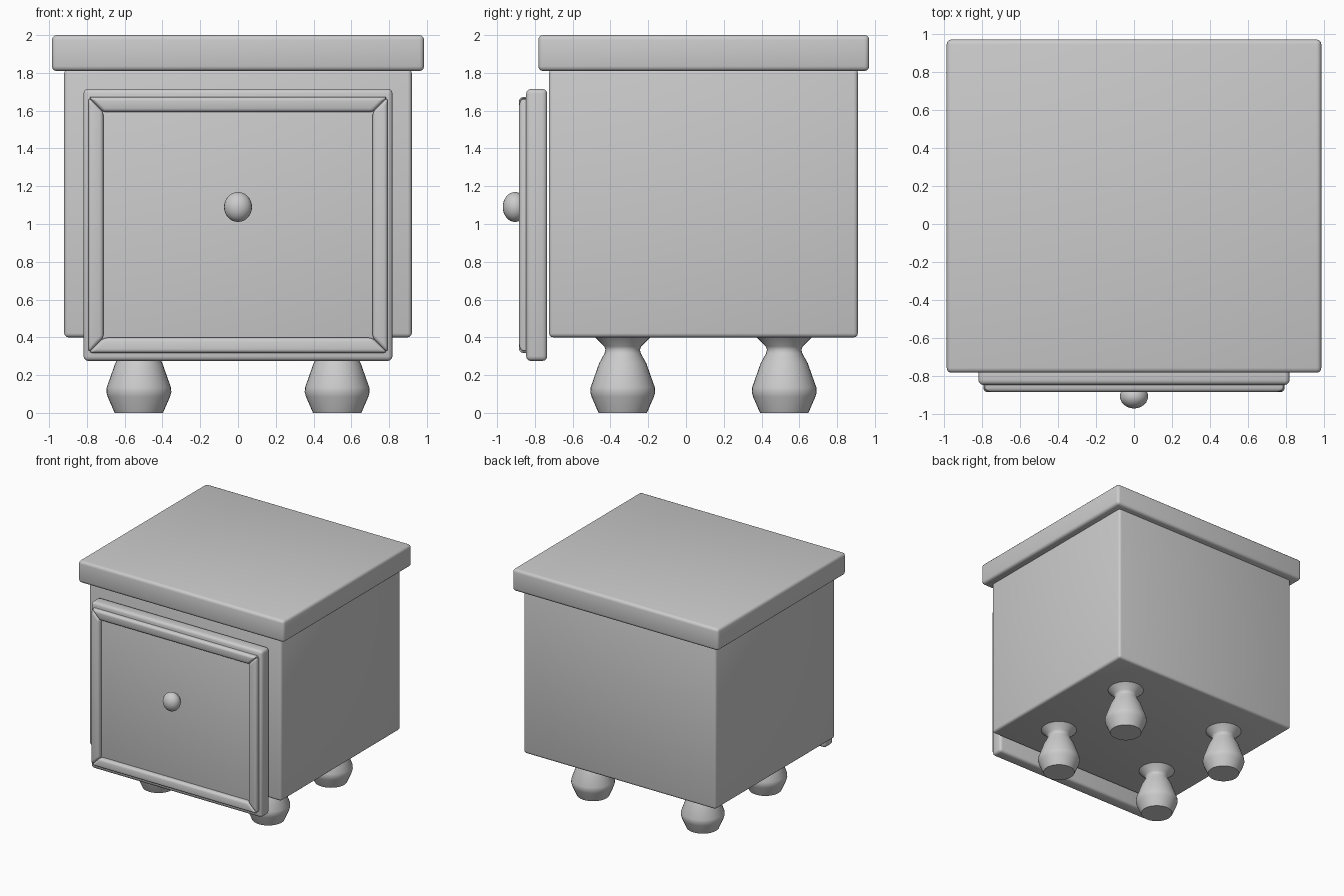
import bpy, bmesh, math

if "Cube" in bpy.data.objects:
    bpy.data.objects.remove(bpy.data.objects["Cube"])


def finish(name, bm, bevel=0.0, segments=3, angle=40):
    bmesh.ops.recalc_face_normals(bm, faces=bm.faces[:])
    mesh = bpy.data.meshes.new(name)
    bm.to_mesh(mesh)
    bm.free()
    ob = bpy.data.objects.new(name, mesh)
    bpy.context.collection.objects.link(ob)
    if bevel:
        mod = ob.modifiers.new("rounded_edges", 'BEVEL')
        mod.width, mod.segments = bevel, segments
        mod.limit_method = 'ANGLE'
    bpy.ops.object.select_all(action='DESELECT')
    ob.select_set(True)
    bpy.context.view_layer.objects.active = ob
    if bevel:
        bpy.ops.object.modifier_apply(modifier="rounded_edges")
    bpy.ops.object.shade_smooth_by_angle(angle=math.radians(angle))
    return ob


def box(name, x, y, z, bevel):
    bm = bmesh.new()
    bmesh.ops.create_cube(bm, size=1)
    for v in bm.verts:
        v.co = [(lo + hi) / 2 + c * (hi - lo) for c, (lo, hi) in zip(v.co, (x, y, z))]
    return finish(name, bm, bevel)


def prism(name, outline, y0, y1, bevel):
    """Extrude an x-z outline along y."""
    bm = bmesh.new()
    f = bm.faces.new([bm.verts.new((x, y0, z)) for x, z in outline])
    ext = bmesh.ops.extrude_face_region(bm, geom=[f])
    new = [g for g in ext["geom"] if isinstance(g, bmesh.types.BMVert)]
    bmesh.ops.translate(bm, vec=(0, y1 - y0, 0), verts=new)
    if f.is_valid and len(bm.faces) < 6:
        bm.faces.new(f.verts)
    return finish(name, bm, bevel)


def lathe(name, profile, location, sides=32):
    bm = bmesh.new()
    rings = [[bm.verts.new((r * math.cos(2 * math.pi * i / sides),
                            r * math.sin(2 * math.pi * i / sides), z))
              for i in range(sides)] for r, z in profile]
    for a, b in zip(rings, rings[1:]):
        for i in range(sides):
            j = (i + 1) % sides
            bm.faces.new((a[i], a[j], b[j], b[i]))
    bm.faces.new(rings[0])
    bm.faces.new(rings[-1])
    ob = finish(name, bm)
    ob.location = location
    return ob


# Cabinet body, overhanging top and drawer front
box("cabinet_body", (-0.92, 0.92), (-0.725, 0.91), (0.40, 1.82), 0.022)
box("table_top", (-0.985, 0.985), (-0.782, 0.97), (1.81, 2.0), 0.025)
box("drawer_front", (-0.818, 0.818), (-0.846, -0.735), (0.275, 1.715), 0.025)

# Mitred moulding bars framing the drawer front
X, x, T, t, B, b = 0.792, 0.712, 1.672, 1.592, 0.318, 0.398
bars = {
    "moulding_top": [(-X, T), (X, T), (x, t), (-x, t)],
    "moulding_bottom": [(-X, B), (X, B), (x, b), (-x, b)],
    "moulding_left": [(-X, T), (-X, B), (-x, b), (-x, t)],
    "moulding_right": [(X, T), (X, B), (x, b), (x, t)],
}
for name, outline in bars.items():
    prism(name, outline, -0.884, -0.80, 0.02)

# Round knob
bm = bmesh.new()
bmesh.ops.create_uvsphere(bm, u_segments=24, v_segments=16, radius=1)
bmesh.ops.scale(bm, vec=(0.074, 0.064, 0.079), verts=bm.verts)
bmesh.ops.translate(bm, vec=(0, -0.906, 1.09), verts=bm.verts)
finish("drawer_knob", bm)

# Turned feet
foot = [(0.128, 0), (0.165, 0.085), (0.172, 0.11), (0.17, 0.135), (0.125, 0.262),
        (0.096, 0.315), (0.091, 0.335), (0.098, 0.352), (0.148, 0.402)]
for side, px in (("left", -0.525), ("right", 0.525)):
    for end, py in (("front", -0.335), ("back", 0.52)):
        lathe(f"{end}_{side}_foot", foot, (px, py, 0))
